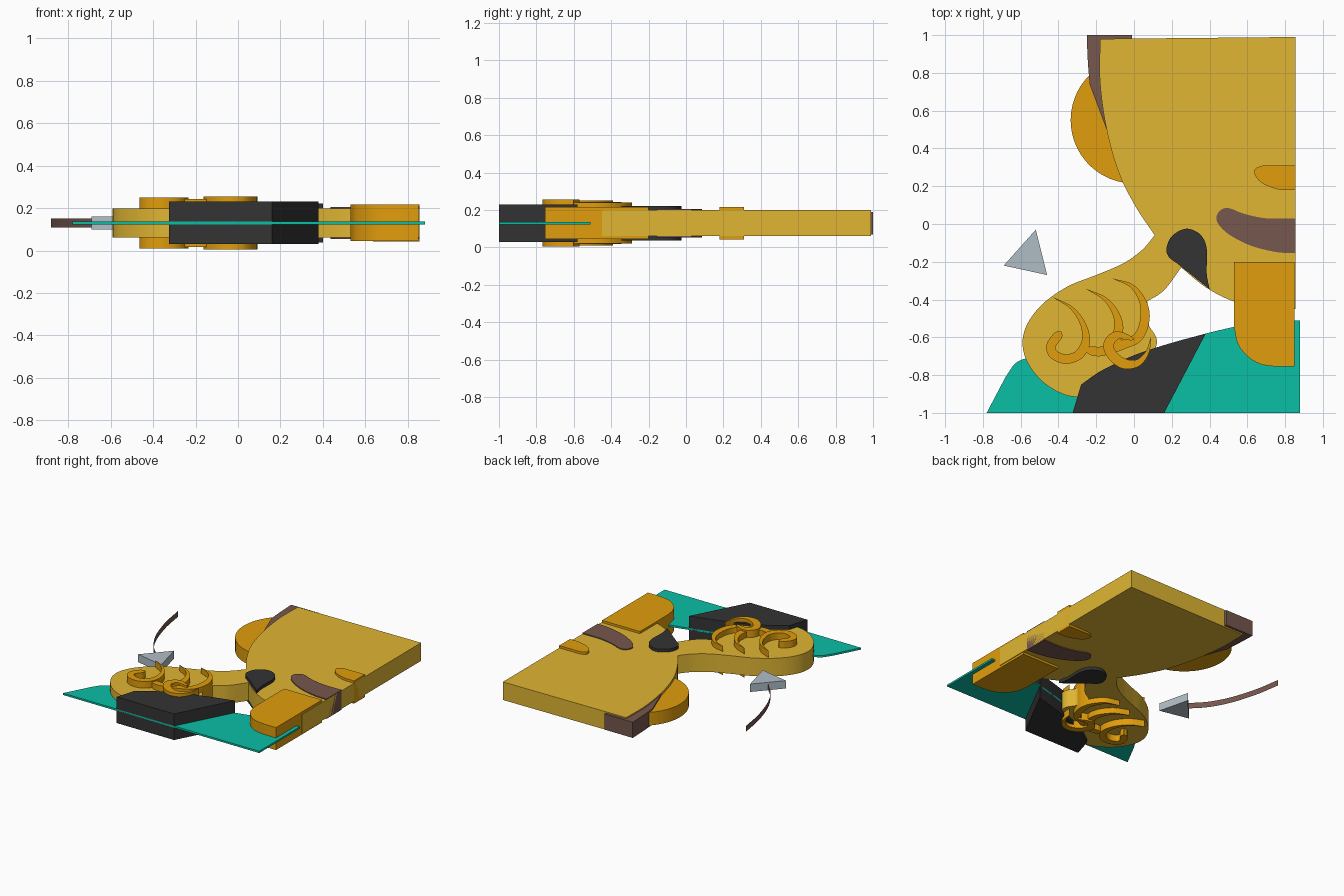
import bpy
import bmesh
import math
from mathutils import Vector

cube = bpy.data.objects.get("Cube")
if cube:
    bpy.data.objects.remove(cube, do_unlink=True)

MID = 0.13  # every layer is symmetric about this height


def material(name, red, green, blue):
    def linear(c):
        c /= 255
        return c / 12.92 if c <= 0.04045 else ((c + 0.055) / 1.055) ** 2.4
    colour = (linear(red), linear(green), linear(blue), 1)
    mat = bpy.data.materials.new(name)
    mat.use_nodes = True
    mat.diffuse_color = colour
    mat.node_tree.nodes["Principled BSDF"].inputs["Base Color"].default_value = colour
    return mat


gold = material("gold", 224, 182, 51)
orange = material("orange", 225, 157, 12)
brown = material("brown", 118, 87, 77)
black = material("charcoal", 51, 51, 51)
teal = material("teal", 10, 191, 165)
grey = material("pale_grey", 176, 190, 197)


def smooth(points, steps=8):
    """Catmull-Rom curve through the points; two points stay a straight line."""
    pts = [Vector(p) for p in points]
    if len(pts) == 2:
        return pts
    pts = [2 * pts[0] - pts[1]] + pts + [2 * pts[-1] - pts[-2]]
    path = []
    for a, b, c, d in zip(pts, pts[1:], pts[2:], pts[3:]):
        for i in range(steps):
            t = i / steps
            path.append((2 * b + (c - a) * t + (2 * a - 5 * b + 4 * c - d) * t ** 2
                         + (3 * b - a - 3 * c + d) * t ** 3) / 2)
    return path + [pts[-2]]


def finish(bm, name, mat):
    mesh = bpy.data.meshes.new(name)
    bm.to_mesh(mesh)
    bm.free()
    mesh.materials.append(mat)
    obj = bpy.data.objects.new(name, mesh)
    bpy.context.collection.objects.link(obj)
    bpy.ops.object.select_all(action="DESELECT")
    obj.select_set(True)
    bpy.context.view_layer.objects.active = obj
    bpy.ops.object.shade_smooth_by_angle(angle=math.radians(30))
    return obj


def slab(name, mat, half, *runs):
    """Extrude an outline made of smooth runs that meet at sharp corners."""
    outline = []
    for run in runs:
        for p in smooth(run):
            if not outline or (p - outline[-1]).length > 0.001:
                outline.append(p)
    if (outline[0] - outline[-1]).length < 0.001:
        outline.pop()
    bm = bmesh.new()
    face = bm.faces.new([bm.verts.new((p.x, p.y, MID - half)) for p in outline])
    top = bmesh.ops.extrude_face_region(bm, geom=[face])["geom"]
    bmesh.ops.translate(bm, vec=(0, 0, 2 * half),
                        verts=[v for v in top if isinstance(v, bmesh.types.BMVert)])
    bmesh.ops.recalc_face_normals(bm, faces=bm.faces)
    return finish(bm, name, mat)


def curl(name, half, width, points, tail):
    """Crescent stroke: pointed start, then a blunt or tapering tail."""
    path = smooth(points)
    last = len(path) - 1
    left, right = [], []
    for i, p in enumerate(path):
        t = i / last
        along = (path[min(i + 1, last)] - path[max(i - 1, 0)]).normalized()
        w = width / 2 * min(1, 0.04 + t * 2.2) * min(1, 0.1 + math.sqrt((1 - t) / tail))
        side = Vector((-along.y, along.x)) * w
        left.append(p + side)
        right.append(p - side)
    slab(name, orange, half, left, [left[-1], right[-1]], right[::-1])


# Head plate running into the bent arm and fist
EDGE = 0.855
slab("head_and_arm", gold, 0.069,
     [(EDGE, -.45), (EDGE, .99)],
     [(EDGE, .99), (-.18, .98)],
     [(-.18, .98), (-.18, .75), (-.145, .5), (-.08, .27), (.01, .09), (.11, -.06)],
     [(.11, -.06), (.04, -.14), (-.06, -.21), (-.2, -.27), (-.35, -.33), (-.48, -.42),
      (-.56, -.52), (-.59, -.62), (-.57, -.72), (-.5, -.82), (-.4, -.89), (-.3, -.915),
      (-.15, -.89), (0, -.79), (.1, -.68), (.12, -.61), (.08, -.54)],
     [(.08, -.54), (.07, -.41)],
     [(.07, -.41), (.16, -.35), (.25, -.23)],
     [(.25, -.23), (.38, -.335), (.53, -.41), (.7, -.44), (EDGE, -.45)])

# Ear disc tucked behind the head
slab("ear", orange, 0.05,
     [(.335 * math.cos(a * math.pi / 24), .55 + .335 * math.sin(a * math.pi / 24))
      for a in range(15, 41)])

# Hair patch on the back corner
slab("hair_patch", brown, 0.06,
     [(-.01, 1), (-.25, 1)],
     [(-.25, 1), (-.245, .87), (-.235, .74)],
     [(-.235, .74), (-.145, .5)],
     [(-.145, .5), (-.01, .6)])

# Face details, standing proud on both sides
slab("eyebrow", orange, 0.087,
     [(EDGE, .18), (EDGE, .31)],
     [(EDGE, .31), (.68, .31)],
     [(.68, .31), (.64, .29), (.645, .25), (.69, .21), (.77, .182), (EDGE, .18)])
slab("eye", brown, 0.076,
     [(EDGE, -.155), (EDGE, .03)],
     [(EDGE, .03), (.7, .03), (.58, .055), (.51, .082), (.465, .078), (.437, .04),
      (.45, -.005), (.51, -.06), (.62, -.115), (.75, -.148), (EDGE, -.155)])
slab("nose", black, 0.092,
     [(.4, -.345), (.385, -.26), (.385, -.13), (.35, -.055), (.275, -.025),
      (.2, -.065), (.172, -.13), (.185, -.175), (.23, -.21)],
     [(.23, -.21), (.4, -.345)])

# Rounded mouth block
slab("muzzle", orange, 0.086,
     [(EDGE - .005, -.755), (EDGE - .005, -.2)],
     [(EDGE - .005, -.2), (.53, -.2)],
     [(.53, -.2), (.53, -.55)],
     [(.53, -.55), (.55, -.635), (.6, -.7), (.67, -.742), (.75, -.755)],
     [(.75, -.755), (EDGE - .005, -.755)])

# Thin ground sheet with a thick dark block on it
crest = [(-.28, -.85), (-.17, -.775), (0, -.695), (.18, -.635), (.38, -.58)]
slab("ground_sheet", teal, 0.007,
     [(.88, -1), (.88, -.51)],
     [(.88, -.51), (.7, -.52), (.53, -.545), (.38, -.58)],
     crest[::-1],
     [(-.28, -.85), (-.5, -.72)],
     [(-.5, -.72), (-.57, -.712), (-.63, -.74), (-.68, -.81)],
     [(-.68, -.81), (-.78, -1)])
slab("dark_block", black, 0.1,
     [(.16, -1), (.38, -.58)],
     crest[::-1],
     [(-.28, -.85), (-.325, -1)])

# Curled fingers on the fist
curl("first_curl", 0.12, .05,
     [(-.425, -.39), (-.33, -.445), (-.27, -.53), (-.255, -.62), (-.29, -.69),
      (-.36, -.715), (-.425, -.69), (-.437, -.64), (-.385, -.57)], 0.05)
curl("second_curl", 0.113, .05,
     [(-.25, -.345), (-.15, -.4), (-.09, -.49), (-.085, -.58), (-.12, -.65),
      (-.18, -.675), (-.26, -.665)], 0.1)
curl("third_curl", 0.11, .05,
     [(-.11, -.29), (-.01, -.33), (.05, -.42), (.055, -.52), (.02, -.6),
      (-.05, -.635), (-.13, -.665)], 0.1)
curl("fourth_curl", 0.125, .055,
     [(.09, -.6), (.07, -.68), (.02, -.735), (-.05, -.74), (-.11, -.7),
      (-.135, -.64), (-.09, -.59), (0, -.61)], 0.3)

# Arrowhead and its paper-thin curved ribbon
slab("arrowhead", grey, 0.03,
     [(-.52, -.03), (-.69, -.22)], [(-.69, -.22), (-.46, -.27)], [(-.46, -.27), (-.52, -.03)])
bm = bmesh.new()
ribbon = smooth([(-.88, .53), (-.845, .33), (-.78, .125), (-.7, -.02), (-.605, -.125)])
rails = [[bm.verts.new((p.x, p.y, MID + h)) for p in ribbon] for h in (-.022, .022)]
for i in range(len(ribbon) - 1):
    bm.faces.new((rails[0][i], rails[0][i + 1], rails[1][i + 1], rails[1][i]))
finish(bm, "arrow_ribbon", brown)
